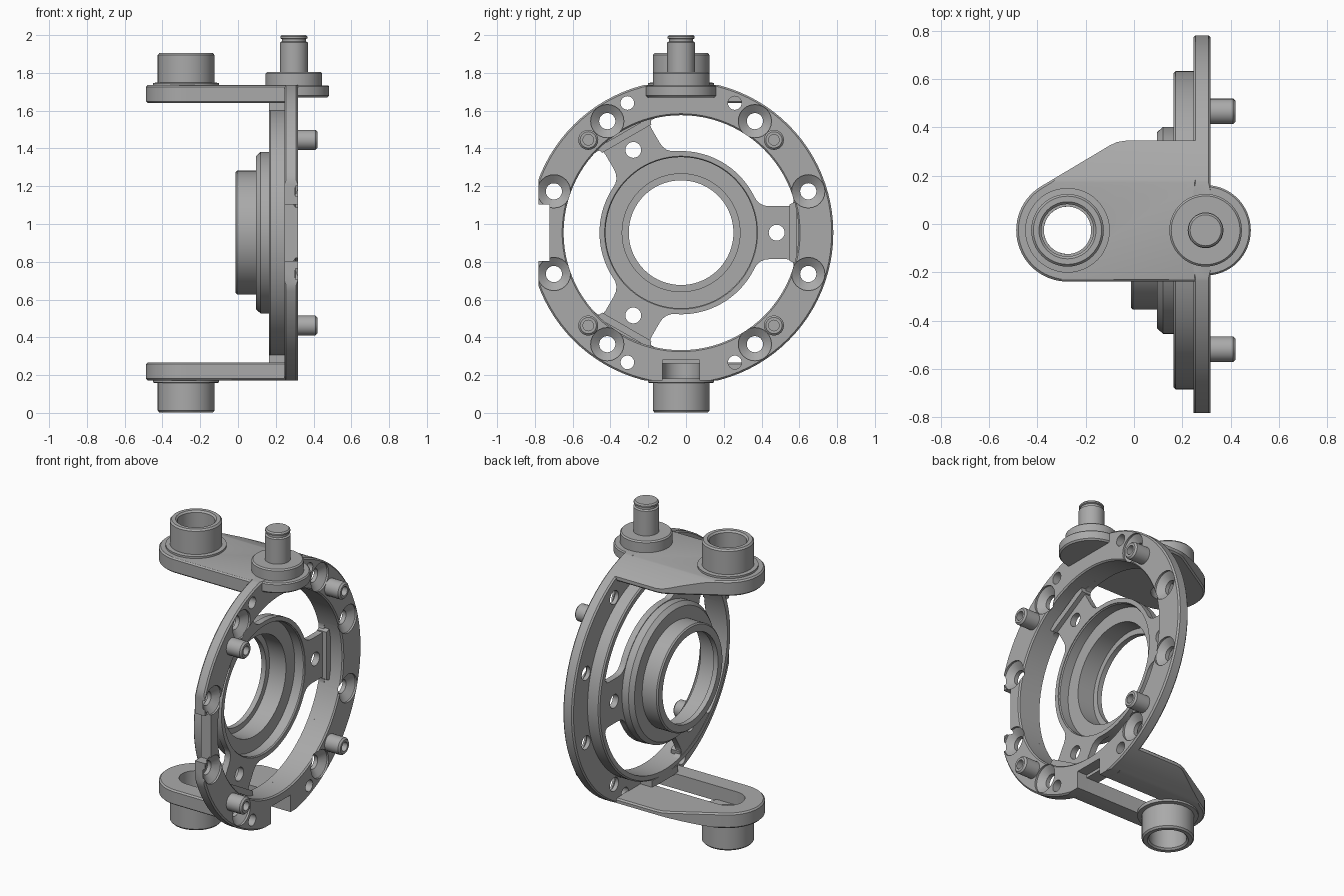
import bpy, bmesh
from math import sin, cos, asin, pi, radians, sqrt
from mathutils import Vector, Matrix

cube = bpy.data.objects.get("Cube")
if cube:
    bpy.data.objects.remove(cube, do_unlink=True)

CY, CZ = -0.026, 0.954          # axis of the ring
TOP, BOTTOM = 1.735, 0.172      # outer faces of the two arms
BOSS_X, PIN_X = -0.275, 0.296

metal = bpy.data.materials.new("grey_metal")
metal.use_nodes = True
GREY = (0.4, 0.4, 0.4, 1)
metal.diffuse_color = GREY
metal.node_tree.nodes["Principled BSDF"].inputs["Base Color"].default_value = GREY


def finish(name, bm):
    bmesh.ops.remove_doubles(bm, verts=bm.verts, dist=1e-5)
    bmesh.ops.recalc_face_normals(bm, faces=bm.faces)
    mesh = bpy.data.meshes.new(name)
    bm.to_mesh(mesh)
    bm.free()
    mesh.materials.append(metal)
    ob = bpy.data.objects.new(name, mesh)
    bpy.context.collection.objects.link(ob)
    return ob


def lathe(name, profile, origin, axis="Z", steps=64):
    """Revolve a closed (radius, height) loop about the Z or X axis."""
    bm = bmesh.new()
    rings = []
    for k in range(steps):
        c, s = cos(2 * pi * k / steps), sin(2 * pi * k / steps)
        rings.append([bm.verts.new(Vector(origin) + Vector(
            (r * c, r * s, h) if axis == "Z" else (h, r * c, r * s)))
            for r, h in profile])
    n = len(profile)
    for k in range(steps):
        a, b = rings[k], rings[(k + 1) % steps]
        for i in range(n):
            j = (i + 1) % n
            if profile[i][0] or profile[j][0]:
                bm.faces.new((a[i], a[j], b[j], b[i]))
    return finish(name, bm)


def cylinder(name, r, lo, hi, origin, axis="Z", steps=32):
    return lathe(name, [(0, lo), (r, lo), (r, hi), (0, hi)], origin, axis, steps)


def prism(name, pts, lo, hi, axis="Z", chamfer=0):
    """Extrude an outline lying in xy (axis Z) or yz (axis X)."""
    bm = bmesh.new()
    place = (lambda p, h: (p[0], p[1], h)) if axis == "Z" else (lambda p, h: (h, p[0], p[1]))
    low = bm.faces.new([bm.verts.new(place(p, lo)) for p in pts])
    high = bm.faces.new([bm.verts.new(place(p, hi)) for p in pts])
    a, b = list(low.verts), list(high.verts)
    for i in range(len(a)):
        j = (i + 1) % len(a)
        bm.faces.new((a[i], a[j], b[j], b[i]))
    if chamfer:
        bmesh.ops.recalc_face_normals(bm, faces=bm.faces)
        bmesh.ops.bevel(bm, geom=list(low.edges) + list(high.edges),
                        offset=chamfer, segments=1, affect="EDGES")
    return finish(name, bm)


def box(name, x, y, z):
    return prism(name, [(x[0], y[0]), (x[1], y[0]), (x[1], y[1]), (x[0], y[1])], *z)


def combine(ob, cutters, operation="DIFFERENCE"):
    bpy.context.view_layer.objects.active = ob
    for cutter in cutters:
        mod = ob.modifiers.new("cut", "BOOLEAN")
        mod.operation, mod.solver, mod.object = operation, "EXACT", cutter
        bpy.ops.object.modifier_apply(modifier=mod.name)
        bpy.data.objects.remove(cutter, do_unlink=True)
    return ob


def on_ring(r, degrees):
    a = radians(degrees)
    return (0, CY + r * cos(a), CZ + r * sin(a))


def arc(r, a, b, n, c=(0, 0)):
    return [Vector((c[0] + r * cos(a + (b - a) * i / n),
                    c[1] + r * sin(a + (b - a) * i / n))) for i in range(n + 1)]


def rounded(a, p, b):
    return [a * (1 - t) ** 2 + p * 2 * t * (1 - t) + b * t * t
            for t in (0, 0.25, 0.5, 0.75, 1)]


def slot_cutter():
    half = 0.098
    pts = arc(half, pi / 2, 3 * pi / 2, 16, (BOSS_X, CY)) + [(0.5, CY - half), (0.5, CY + half)]
    return prism("slot_cutter", pts, 0.05, 0.28)


parts = []

# Main ring: flange with a narrower rim behind it
ring = lathe("ring", [(0.63, 0.317), (0.797, 0.317), (0.806, 0.308), (0.806, 0.255),
                      (0.798, 0.246), (0.658, 0.246), (0.658, 0.172), (0.65, 0.164),
                      (0.622, 0.164), (0.622, 0.309)], (0, CY, CZ), "X", 96)
cutters = [box("flat", (0, 1), (-1, 1), (TOP, 2.2)),
           box("flat", (0, 1), (-1, 1), (-0.2, BOTTOM)),
           box("flat", (0, 1), (-1.2, -0.782), (0, 2)),
           box("notch", (0, 1), (-1.2, -0.722), (CZ - 0.15, CZ + 0.15)),
           slot_cutter()]
for side in (1, -1):
    for angle in (18, 56.5, 123.5, 162):        # countersunk screw holes
        cutters.append(lathe("sink", [(0, 0.2), (0.043, 0.2), (0.043, 0.272),
                                      (0.088, 0.305), (0.088, 0.35), (0, 0.35)],
                             on_ring(0.708, side * angle), "X", 24))
    for angle in (67.5, 112.5):                 # small dowel holes
        cutters.append(cylinder("dowel", 0.036, 0.2, 0.35,
                                on_ring(0.743, side * angle), "X", 24))
parts.append(combine(ring, cutters))

# Hollow pegs on the flange
for i, angle in enumerate((45, 135, 225, 315)):
    parts.append(lathe(f"peg_{i + 1}", [(0, 0.30), (0.053, 0.30), (0.053, 0.41), (0.043, 0.42),
                                        (0.028, 0.42), (0.028, 0.36), (0, 0.36)],
                       on_ring(0.695, angle), "X", 24))

# Three-spoke web with rounded openings
web = lathe("spoke_web", [(0.405, 0.166), (0.635, 0.166), (0.635, 0.205), (0.405, 0.205)],
            (0, CY, CZ), "X", 96)
R1, R2, HALF = 0.432, 0.622, 0.14
along = Vector((cos(pi / 3), sin(pi / 3)))
across = Vector((sin(pi / 3), -cos(pi / 3)))
edge = lambda u: along * u + across * HALF
u1, u2 = sqrt(R1 ** 2 - HALF ** 2), sqrt(R2 ** 2 - HALF ** 2)
inner = arc(R1, 0, pi / 3 - asin(HALF / R1) - 0.14, 16)
outer = arc(R2, pi / 3 - asin(HALF / R2) - 0.08, 0, 20)
half = (inner[:-1] + rounded(inner[-1], edge(u1), edge(u1 + 0.06))
        + rounded(edge(u2 - 0.05), edge(u2), outer[0]) + outer[1:])
outline = half + [Vector((p.x, -p.y)) for p in reversed(half[1:-1])]
cutters = []
for k in range(3):
    turn = Matrix.Rotation(radians(60 + 120 * k), 2)
    cutters.append(prism("opening", [turn @ p + Vector((CY, CZ)) for p in outline],
                         0.1, 0.3, "X"))
    cutters.append(cylinder("spoke_hole", 0.042, 0.1, 0.3, on_ring(0.506, 120 * k), "X", 24))
parts.append(combine(web, cutters))

# Ledges where the spokes meet the rim
for k in range(3):
    turn = Matrix.Rotation(radians(120 * k), 2)
    pts = [(0.575, -0.15), (0.612, -0.165), (0.612, 0.165), (0.575, 0.15)]
    parts.append(prism(f"spoke_ledge_{k + 1}",
                       [turn @ Vector(p) + Vector((CY, CZ)) for p in pts], 0.17, 0.235, "X"))

# Stepped bearing hub
parts.append(lathe("hub", [(0.32, -0.012), (0.328, -0.004), (0.328, 0.095), (0.405, 0.095),
                           (0.428, 0.12), (0.428, 0.2), (0.423, 0.205), (0.408, 0.205),
                           (0.4, 0.195), (0.4, 0.135), (0.312, 0.135), (0.312, 0.02),
                           (0.277, 0.02), (0.277, -0.012)], (0, CY, CZ), "X", 80))

# Upper and lower arms with hollow bosses
arm_outline = arc(0.212, 3 * pi / 2, radians(121), 28, (BOSS_X, CY)) + [
    (-0.10, 0.325), (-0.07, 0.339), (-0.03, 0.345), (0.26, 0.345), (0.26, CY - 0.212)]
for name, face, s in (("upper", TOP, 1), ("lower", BOTTOM, -1)):
    lo, hi = sorted((face, face - s * 0.095))
    arm = prism(name + "_arm", arm_outline, lo, hi, chamfer=0.009)
    combine(arm, [cylinder("round_off", 0.806, -1, 1, (0, CY, CZ), "X", 96)], "INTERSECT")
    combine(arm, [slot_cutter() if s < 0 else
                  cylinder("bore", 0.098, 1.5, 1.9, (BOSS_X, CY, 0), "Z", 48)])
    parts.append(arm)
    boss = [(0.098, -0.01), (0.175, -0.01), (0.175, 0.012), (0.15, 0.014), (0.15, 0.16),
            (0.141, 0.17), (0.118, 0.17), (0.108, 0.16), (0.108, 0.04), (0.098, 0.04)]
    parts.append(lathe(name + "_boss", [(r, s * h) for r, h in boss], (BOSS_X, CY, face), "Z", 48))
    # Filler between the rim and the arm
    z = sorted((face - s * 0.09, face - s * 0.135))
    parts.append(box(name + "_filler", (0.164, 0.25), (CY - 0.13, CY + 0.13), z))

# Pivot lug, collar and grooved pin
pivot = (PIN_X, CY, TOP)
parts.append(lathe("pivot_lug", [(0, -0.065), (0.178, -0.065), (0.187, -0.056),
                                 (0.187, -0.008), (0.18, -0.001), (0, -0.001)], pivot))
parts.append(lathe("pivot_collar", [(0, -0.01), (0.15, -0.01), (0.15, 0.062),
                                    (0.142, 0.07), (0, 0.07)], pivot))
parts.append(lathe("pivot_pin", [(0, 0.06), (0.074, 0.06), (0.074, 0.226), (0.064, 0.232),
                                 (0.064, 0.244), (0.072, 0.248), (0.072, 0.257),
                                 (0.064, 0.265), (0, 0.265)], pivot, "Z", 32))

# Smooth the round surfaces, keep the edges crisp
bpy.ops.object.select_all(action="DESELECT")
for ob in parts:
    ob.select_set(True)
bpy.context.view_layer.objects.active = parts[0]
bpy.ops.object.shade_smooth_by_angle(angle=radians(28))
